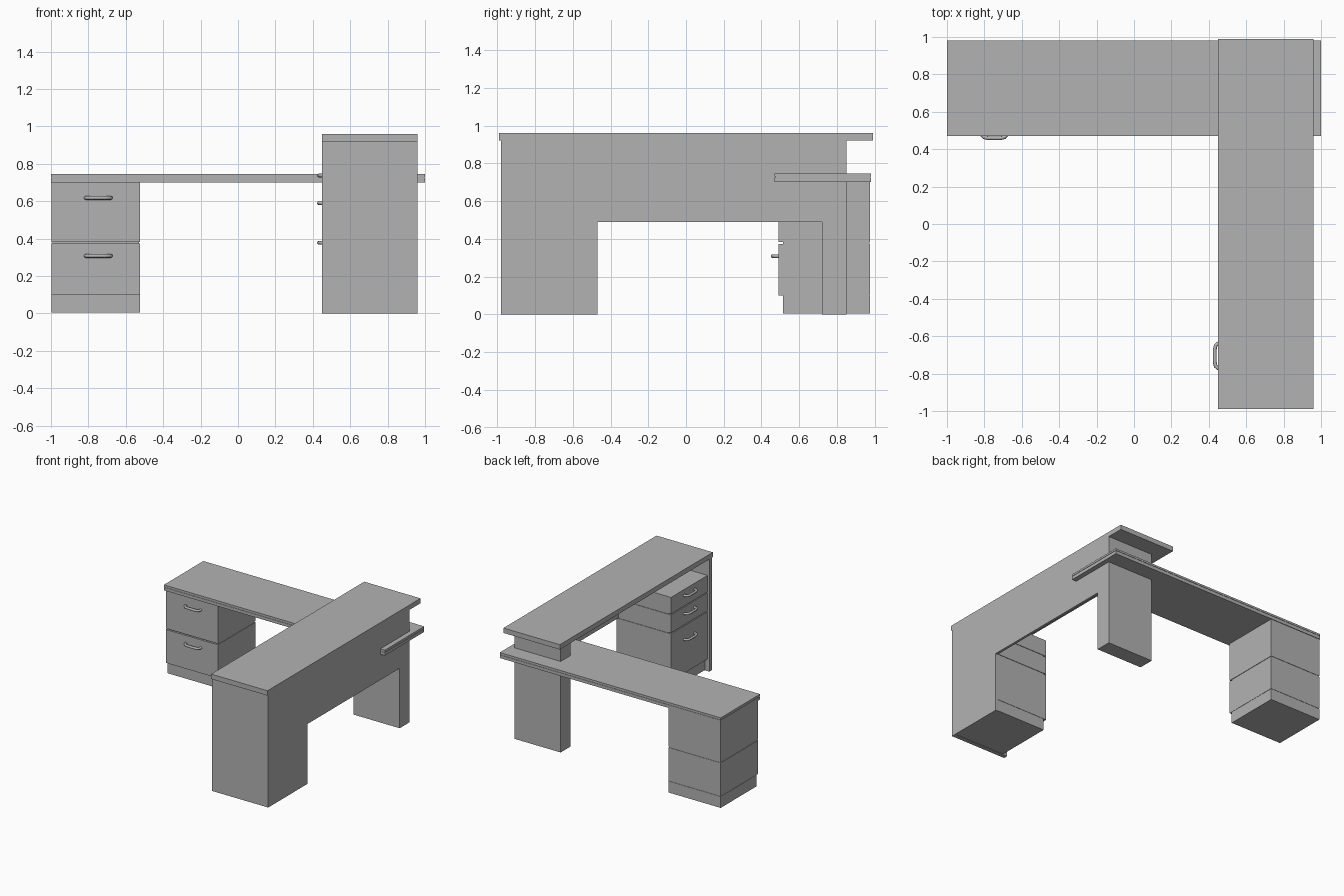
import bpy
from mathutils import Vector

if "Cube" in bpy.data.objects:
    bpy.data.objects.remove(bpy.data.objects["Cube"])

GREY = (0.45, 0.45, 0.45, 1)
grey = bpy.data.materials.new("plain grey")
grey.use_nodes = True
grey.diffuse_color = GREY
grey.node_tree.nodes["Principled BSDF"].inputs["Base Color"].default_value = GREY


def box(name, x, y, z):
    """Box given by its (min, max) range on each axis."""
    lo, hi = Vector((x[0], y[0], z[0])), Vector((x[1], y[1], z[1]))
    bpy.ops.mesh.primitive_cube_add(size=1, location=(lo + hi) / 2)
    ob = bpy.context.object
    ob.name = name
    ob.scale = hi - lo
    bpy.ops.object.transform_apply(location=False, rotation=False)
    ob.data.materials.append(grey)
    return ob


def handle(name, centre, along, out):
    """Bowed bar handle; along is its length direction, out points off the drawer."""
    centre, along, out = Vector(centre), Vector(along), Vector(out)
    half = [(0.068, -0.004), (0.066, 0.014), (0.056, 0.026), (0.035, 0.031)]
    path = [(-a, b) for a, b in half] + [(a, b) for a, b in reversed(half)]
    curve = bpy.data.curves.new(name, "CURVE")
    curve.dimensions = "3D"
    curve.bevel_depth = 0.01
    curve.bevel_resolution = 2
    curve.use_fill_caps = True
    line = curve.splines.new("POLY")
    line.points.add(len(path) - 1)
    for p, (a, b) in zip(line.points, path):
        p.co = (*(centre + along * a + out * b), 1)
    ob = bpy.data.objects.new(name, curve)
    bpy.context.collection.objects.link(ob)
    curve.materials.append(grey)


# Low desk top: two layers around a slightly recessed core
box("low_top_lower", (-1, 1), (0.47, 0.98), (0.70, 0.725))
box("low_top_seam", (-0.997, 0.997), (0.473, 0.977), (0.72, 0.732))
box("low_top_upper", (-1, 1), (0.47, 0.98), (0.729, 0.745))

# High counter top
box("high_top", (0.45, 0.96), (-0.99, 0.99), (0.92, 0.96))

# Front end panel and back leg block
box("end_panel", (0.45, 0.96), (-0.98, -0.945), (0, 0.92))
box("back_leg", (0.54, 0.96), (0.72, 0.85), (0, 0.92))

# Side panel spanning above the opening
box("side_panel", (0.94, 0.96), (-0.945, 0.72), (0.49, 0.92))
box("side_panel_lower", (0.94, 0.96), (-0.945, -0.47), (0, 0.49))

# Low desk drawer cabinet: base, recessed core and drawers
box("low_cabinet_base", (-0.997, -0.525), (0.515, 0.975), (0.005, 0.098))
box("low_cabinet_core", (-0.993, -0.529), (0.515, 0.972), (0.05, 0.70))
for i, z in enumerate([(0.1, 0.373), (0.382, 0.70)]):
    box(f"low_drawer_{i}", (-0.997, -0.525), (0.49, 0.975), z)
    handle(f"low_handle_{i}", (-0.747, 0.49, (0.308, 0.618)[i]), (1, 0, 0), (0, -1, 0))

# High desk drawer cabinet, drawers face the sitter
box("high_cabinet_base", (0.49, 0.94), (-0.945, -0.47), (0.003, 0.098))
box("high_cabinet_core", (0.49, 0.94), (-0.945, -0.474), (0.05, 0.775))
for i, z in enumerate([(0.1, 0.486), (0.494, 0.641), (0.649, 0.785)]):
    box(f"high_drawer_{i}", (0.465, 0.94), (-0.942, -0.47), z)
    handle(f"high_handle_{i}", (0.463, -0.705, (0.378, 0.59, 0.738)[i]), (0, 1, 0), (-1, 0, 0))
